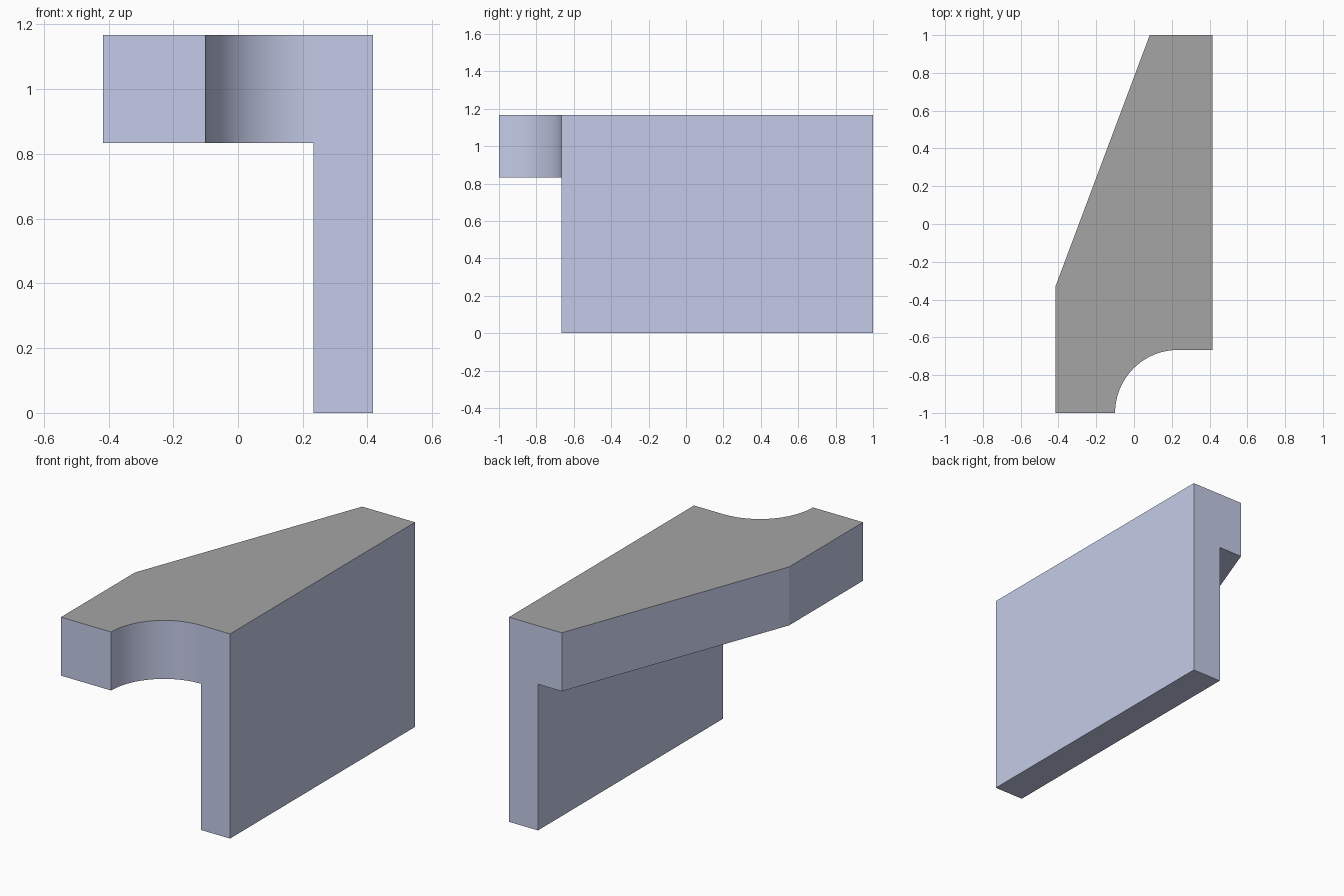
import bpy, bmesh, math

cube = bpy.data.objects.get("Cube")
if cube:
    bpy.data.objects.remove(cube, do_unlink=True)


def make_material(name, rgb):
    mat = bpy.data.materials.new(name)
    mat.use_nodes = True
    mat.diffuse_color = (*rgb, 1)
    mat.node_tree.nodes["Principled BSDF"].inputs["Base Color"].default_value = (*rgb, 1)
    return mat


# Main dimensions
HALF_X, HALF_Y = 0.4167, 1.0
WALL_X = 0.2333                 # inner side of the wall
SHELF_Z, TOP_Z = 0.8333, 1.1667
RADIUS, ARC_STEPS = 0.3333, 24  # rounded notch, centred on (WALL_X, -HALF_Y)

bm = bmesh.new()


def vert(x, y):
    return bm.verts.new((x, y, SHELF_Z))


def extrude(faces, z, keep):
    """Extrude the faces and move the new end to height z."""
    new = bmesh.ops.extrude_face_region(bm, geom=faces, use_keep_orig=keep)["geom"]
    for v in new:
        if isinstance(v, bmesh.types.BMVert):
            v.co.z = z


# Underside of the shelf, with the notch arc and slanted side
arc = []
for i in range(ARC_STEPS + 1):
    a = math.pi - i / ARC_STEPS * math.pi / 2
    arc.append(vert(WALL_X + RADIUS * math.cos(a), -HALF_Y + RADIUS * math.sin(a)))
wall_back = vert(WALL_X, HALF_Y)
shelf = bm.faces.new([vert(-HALF_X, -HALF_Y), *arc, wall_back,
                      vert(0.0833, HALF_Y), vert(-HALF_X, -0.3333)])

# Footprint of the wall, sharing the inner edge with the shelf
wall = bm.faces.new([arc[-1], vert(HALF_X, -HALF_Y + RADIUS),
                     vert(HALF_X, HALF_Y), wall_back])

# Shelf and wall head go up, wall goes down to the ground
extrude([shelf, wall], TOP_Z, True)
extrude([wall], 0, False)
bmesh.ops.recalc_face_normals(bm, faces=bm.faces[:])
bmesh.ops.dissolve_limit(bm, angle_limit=0.01, verts=bm.verts[:], edges=bm.edges[:])
bmesh.ops.recalc_face_normals(bm, faces=bm.faces[:])

# Grey top, smooth notch
for f in bm.faces:
    f.material_index = 1 if f.normal.z > 0.5 else 0
    f.smooth = abs(f.normal.z) < 0.1 and all(
        abs(math.hypot(v.co.x - WALL_X, v.co.y + HALF_Y) - RADIUS) < 0.001 for v in f.verts)

mesh = bpy.data.meshes.new("angle_bracket")
bm.to_mesh(mesh)
bm.free()
mesh.materials.append(make_material("pale blue grey", (0.59, 0.638, 0.855)))
mesh.materials.append(make_material("mid grey", (0.376, 0.376, 0.376)))
bracket = bpy.data.objects.new("angle_bracket", mesh)
bpy.context.collection.objects.link(bracket)
